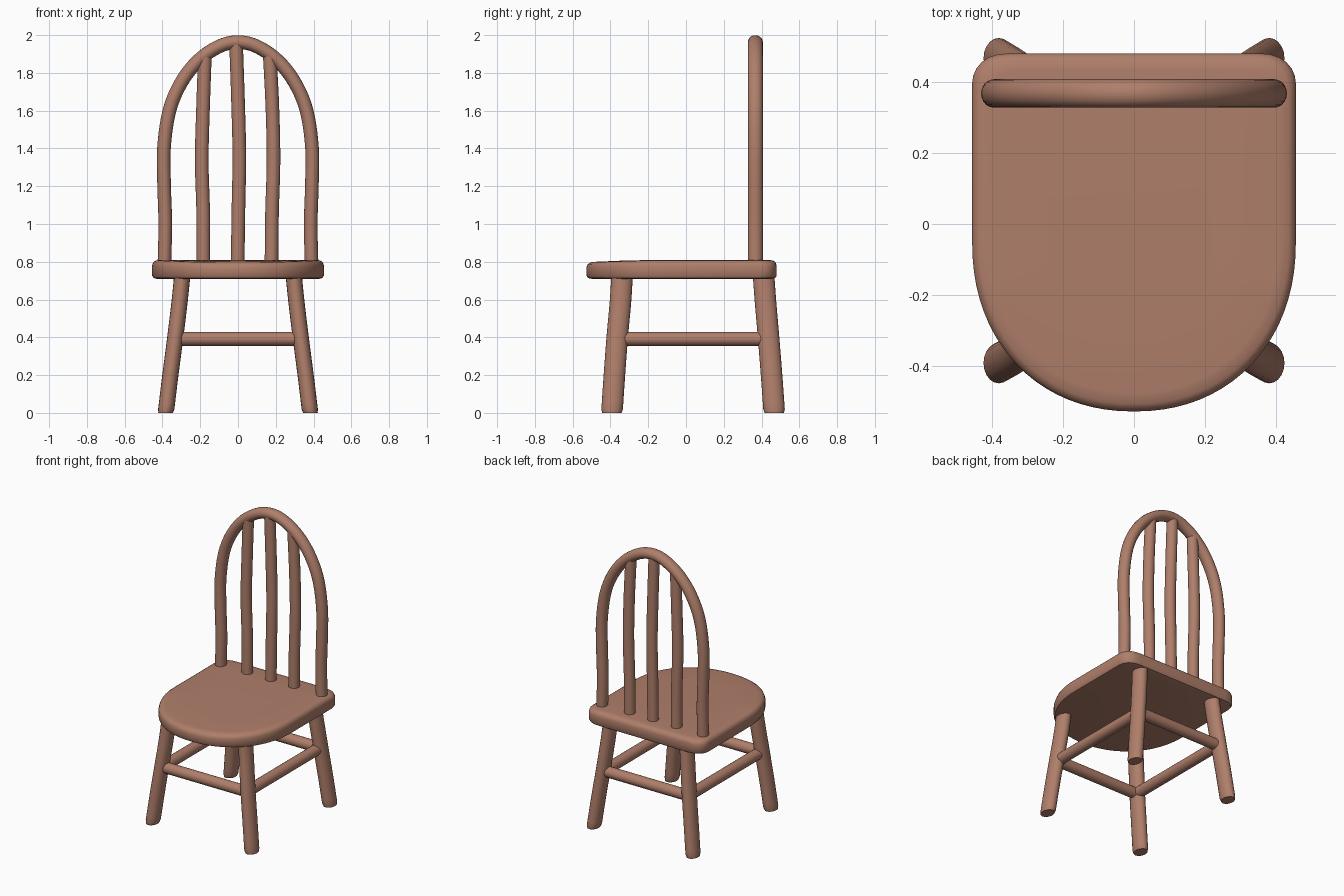
import bpy, bmesh, math
from mathutils import Vector

if "Cube" in bpy.data.objects:
    bpy.data.objects.remove(bpy.data.objects["Cube"])

wood = bpy.data.materials.new("wood")
wood.diffuse_color = (0.43, 0.21, 0.145, 1)
wood.use_nodes = True
wood.node_tree.nodes["Principled BSDF"].inputs["Base Color"].default_value = wood.diffuse_color


def loft(name, rings):
    """Skin a list of closed rings and cap both ends."""
    bm = bmesh.new()
    rows = [[bm.verts.new(p) for p in ring] for ring in rings]
    n = len(rows[0])
    for a, b in zip(rows, rows[1:]):
        for i in range(n):
            j = (i + 1) % n
            bm.faces.new((a[i], a[j], b[j], b[i]))
    bm.faces.new(rows[0][::-1])
    bm.faces.new(rows[-1])
    bmesh.ops.recalc_face_normals(bm, faces=bm.faces)
    me = bpy.data.meshes.new(name)
    bm.to_mesh(me)
    bm.free()
    ob = bpy.data.objects.new(name, me)
    bpy.context.collection.objects.link(ob)
    me.materials.append(wood)
    bpy.ops.object.select_all(action='DESELECT')
    ob.select_set(True)
    bpy.context.view_layer.objects.active = ob
    bpy.ops.object.shade_smooth_by_angle(angle=math.radians(40))
    return ob


def smooth_path(pts, steps=5):
    """Catmull-Rom curve through the points."""
    p = [Vector(q) for q in pts]
    p = [2 * p[0] - p[1]] + p + [2 * p[-1] - p[-2]]
    out = []
    for a, b, c, d in zip(p, p[1:], p[2:], p[3:]):
        for k in range(steps):
            t = k / steps
            out.append(0.5 * (2 * b + (c - a) * t + (2 * a - 5 * b + 4 * c - d) * t * t
                              + (3 * b - a - 3 * c + d) * t ** 3))
    return out + [p[-2]]


def rod(name, path, side, r_side, r_other, scales=None, flat=None, sides=20):
    """Sweep an ellipse along a path; 'flat' fixes the second ring axis."""
    side = Vector(side)
    rings = []
    for i, c in enumerate(path):
        t = path[min(i + 1, len(path) - 1)] - path[max(i - 1, 0)]
        v = Vector(flat) if flat else t.cross(side).normalized()
        s = scales[i] if scales else 1
        rings.append([c + side * (r_side * s * math.cos(2 * math.pi * k / sides))
                      + v * (r_other * s * math.sin(2 * math.pi * k / sides))
                      for k in range(sides)])
    return loft(name, rings)


# Seat outline: rounded front, straight sides, small rounded back corners
outline = []
for k in range(41):
    a = math.pi + math.pi * k / 40
    c, s = math.cos(a), math.sin(a)
    outline.append((math.copysign(abs(c) ** 0.93, c) * 0.455,
                    -0.05 - abs(s) ** 0.93 * 0.477))
for sx in (1, -1):
    corner = [(sx * (0.345 + 0.11 * math.cos(a) ** 0.8), 0.395 + 0.085 * math.sin(a))
              for a in (math.radians(d) for d in (0, 15, 30, 45, 60, 75, 89.9))]
    outline += corner if sx > 0 else corner[::-1]

# Seat slab with softened rim and slightly lowered front edge
rings = []
for inset, z in ((0.025, 0.71), (0.008, 0.714), (0, 0.727), (0, 0.78),
                 (0.006, 0.797), (0.02, 0.807), (0.05, 0.81), (0.2, 0.81)):
    ring = []
    for x, y in outline:
        drop = 0.01 * max(0, -y - 0.2) / 0.33 if z > 0.75 else 0
        if inset == 0.2:
            drop *= 0.3
        ring.append((x * (1 - inset / 0.455), y * (1 - inset / 0.5), z - drop))
    rings.append(ring)
loft("seat", rings)

# Bent back hoop
half = [(0.39, 0.77), (0.385, 1.0), (0.391, 1.2), (0.392, 1.4), (0.363, 1.6),
        (0.3, 1.75), (0.21, 1.865), (0.1, 1.94)]
hoop = ([(-x, 0.367, z) for x, z in half] + [(0, 0.367, 1.963)]
        + [(x, 0.367, z) for x, z in half[::-1]])
rod("back_hoop", smooth_path(hoop), (0, 1, 0), 0.04, 0.036)

# Three slightly bowed spindles
for name, xs, top in (("left_spindle", (-0.183, -0.184, -0.192, -0.185, -0.175), 1.9),
                      ("middle_spindle", (-0.002, 0.002, 0.007, 0.0, -0.01), 1.95),
                      ("right_spindle", (0.177, 0.18, 0.188, 0.182, 0.168), 1.9)):
    pts = [(x, 0.365, 0.77 + (top - 0.77) * i / 4) for i, x in enumerate(xs)]
    rod(name, smooth_path(pts), (0, 1, 0), 0.036, 0.036)

# Splayed legs with oval section, and the stretcher height on each
LEG = [(0.384, 0.0), (0.38, 0.02), (0.358, 0.2), (0.332, 0.4), (0.308, 0.6), (0.294, 0.74)]
LEAN = {"front": (-0.392, -0.391, -0.379, -0.364, -0.346, -0.338),
        "back": (0.467, 0.466, 0.453, 0.437, 0.42, 0.41)}
for end, ys in LEAN.items():
    for sx, word in ((-1, "left"), (1, "right")):
        path = smooth_path([(sx * x, y, z) for (x, z), y in zip(LEG, ys)], 4)
        scales = [0.9 + 0.1 * min(1, p.z / 0.02) for p in path]
        rod(f"{end}_{word}_leg", path, (0, 1, 0), 0.057, 0.043, scales, (1, 0, 0))

# Four stretchers joining the legs
H, X, YF, YB = 0.392, 0.325, -0.364, 0.437
for name, a, b in (("front_stretcher", (-X, YF), (X, YF)),
                   ("back_stretcher", (-X, YB), (X, YB)),
                   ("left_stretcher", (-X, YF), (-X, YB)),
                   ("right_stretcher", (X, YF), (X, YB))):
    rod(name, [Vector((*a, H)), Vector((*b, H))], (0, 0, 1), 0.037, 0.037)
